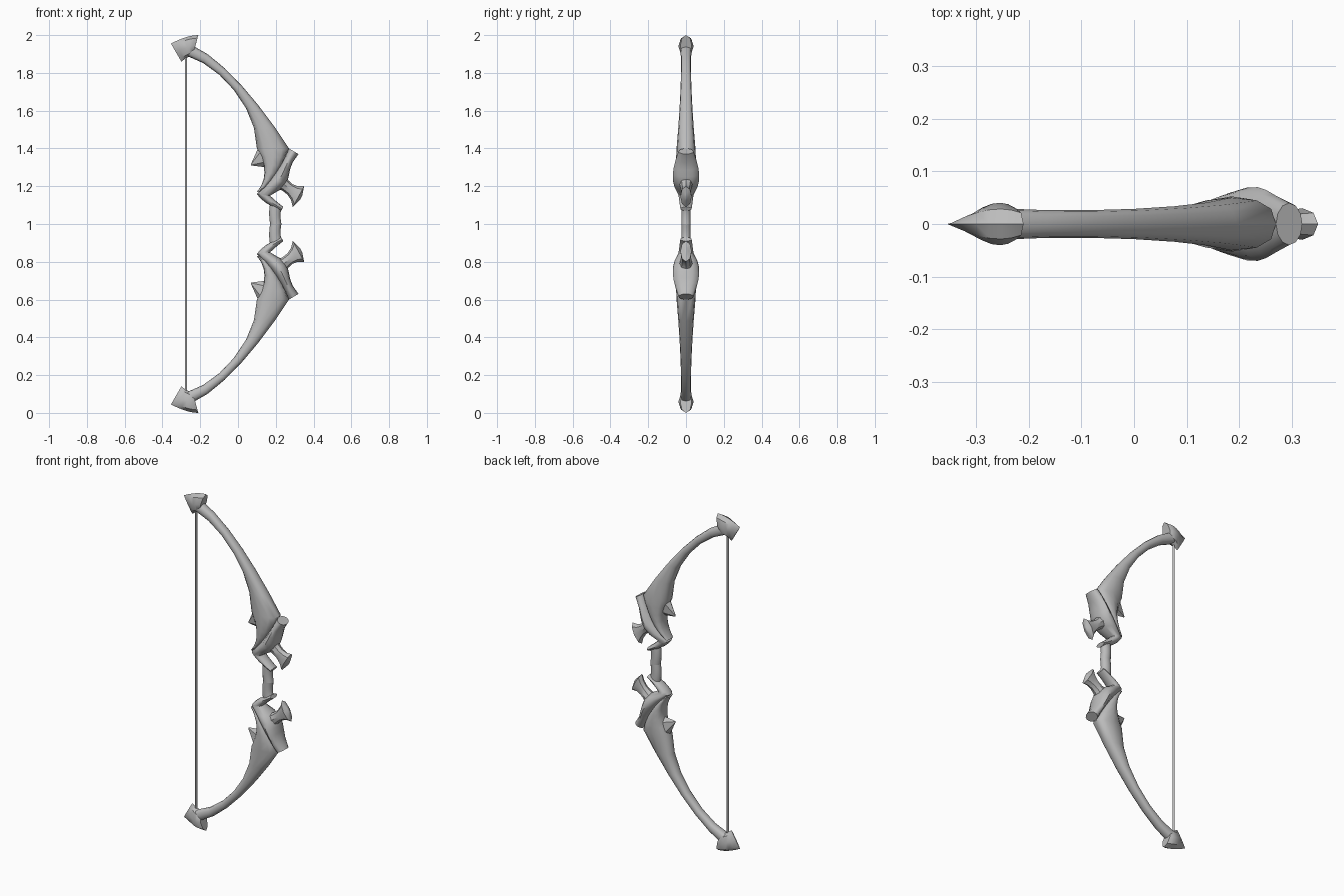
import bpy, bmesh, math
from mathutils import Vector

if "Cube" in bpy.data.objects:
    bpy.data.objects.remove(bpy.data.objects["Cube"])

GREY = (0.5, 0.5, 0.5, 1)
grey = bpy.data.materials.new("plain grey")
grey.use_nodes = True
grey.diffuse_color = GREY
grey.node_tree.nodes["Principled BSDF"].inputs["Base Color"].default_value = GREY


def bezier(controls, t):
    """Point at t on the Bezier curve through any number of control values."""
    points = [Vector(c) for c in controls]
    while len(points) > 1:
        points = [a.lerp(b, t) for a, b in zip(points, points[1:])]
    return points[0]


def finish(obj, angle):
    """Give the part its material and smooth shading with sharp edges kept."""
    obj.data.materials.append(grey)
    bpy.ops.object.select_all(action="DESELECT")
    obj.select_set(True)
    bpy.context.view_layer.objects.active = obj
    bpy.ops.object.shade_smooth_by_angle(angle=math.radians(angle))


def add_ring(bm, outer, inner, depth, sides, power):
    """Rounded cross-section spanning the outer and inner outline."""
    middle, half = (outer + inner) / 2, (outer - inner) / 2
    ring = []
    for i in range(sides):
        turn = math.tau * i / sides
        c, s = (math.copysign(abs(v) ** power, v)
                for v in (math.cos(turn), math.sin(turn)))
        x, z = middle + half * c
        ring.append(bm.verts.new((x, depth * s, z)))
    return ring


def loft(name, *spans, sides=12, steps=6, power=1, angle=50):
    """Skin spans of (outer outline, inner outline, half depths), measured from
    mid height, and mirror the part below it."""
    bm = bmesh.new()
    rings = []
    for outer, inner, depths in spans:
        for step in range(1 if rings else 0, steps + 1):
            t = step / steps
            depth = bezier([(d, 0) for d in depths], t).x
            rings.append(add_ring(bm, bezier(outer, t), bezier(inner, t),
                                  depth, sides, power))
    for lower, upper in zip(rings, rings[1:]):
        for i in range(sides):
            j = (i + 1) % sides
            bm.faces.new((lower[i], lower[j], upper[j], upper[i]))
    bm.faces.new(rings[0])
    bm.faces.new(rings[-1])
    bmesh.ops.recalc_face_normals(bm, faces=bm.faces)

    mesh = bpy.data.meshes.new(name)
    bm.to_mesh(mesh)
    bm.free()
    obj = bpy.data.objects.new(name, mesh)
    bpy.context.collection.objects.link(obj)
    obj.location.z = 1
    mirror = obj.modifiers.new("mirror", "MIRROR")
    mirror.use_axis = (False, False, True)
    mirror.use_mirror_merge = False
    finish(obj, angle)


# Curved limbs, slim at the tips and thick at the roots
limb_arc = ([(-0.25, 0.95), (-0.08, 0.88), (0.13, 0.62), (0.27, 0.4)],
            [(-0.27, 0.89), (-0.1, 0.84), (0.1, 0.62), (0.1, 0.4)],
            [0.03, 0.02, 0.03, 0.05])
limb_root = ([(0.27, 0.4), (0.22, 0.25), (0.12, 0.17)],
             [(0.1, 0.4), (0.18, 0.26), (0.1, 0.17)],
             [0.05, 0.06, 0.03])
loft("limbs", limb_arc, limb_root, power=0.8)

# Small pointed fins on the string side of the limbs
fin = ([(0.11, 0.41), (0.07, 0.32)],
       [(0.15, 0.3), (0.07, 0.31)],
       [0.03, 0.003])
loft("limb_fins", fin, sides=6, steps=2, angle=30)

# Barbed end caps narrowing to a ridge
cap = ([(-0.21, 1), (-0.27, 1), (-0.355, 0.955)],
       [(-0.24, 0.89), (-0.26, 0.89), (-0.3, 0.86)],
       [0.03, 0.06, 0.003])
loft("tip_caps", cap, sides=8, angle=40)

# Swollen guards around the limb roots, each ending in a lip over the grip
guard_body = ([(0.32, 0.37), (0.23, 0.27), (0.32, 0.22), (0.17, 0.15)],
              [(0.27, 0.4), (0.22, 0.28), (0.1, 0.16)],
              [0.04, 0.07, 0.09, 0.04])
guard_lip = ([(0.17, 0.15), (0.19, 0.13), (0.24, 0.09)],
             [(0.1, 0.16), (0.13, 0.11), (0.23, 0.07)],
             [0.04, 0.03])
loft("guards", guard_body, guard_lip)

# Flared horns on the outer side of the guards
horn_stem = ([(0.25, 0.26), (0.28, 0.19), (0.35, 0.2)],
             [(0.2, 0.19), (0.28, 0.17), (0.29, 0.09)],
             [0.04, 0.02, 0.03])
horn_end = ([(0.35, 0.2), (0.34, 0.15)],
            [(0.29, 0.09), (0.33, 0.13)],
            [0.03, 0.003])
loft("horns", horn_stem, horn_end, sides=8, steps=4, angle=40)

# Oval grip, slightly waisted, meeting itself at mid height
grip = ([(0.23, 0.08), (0.22, 0.05), (0.23, 0)],
        [(0.17, 0.11), (0.16, 0.06), (0.17, 0)],
        [0.025])
loft("grip", grip)

# Taut string between the caps
bpy.ops.mesh.primitive_cylinder_add(vertices=8, radius=0.006, depth=1.78,
                                    location=(-0.275, 0, 1))
string = bpy.context.object
string.name = "string"
finish(string, 50)
